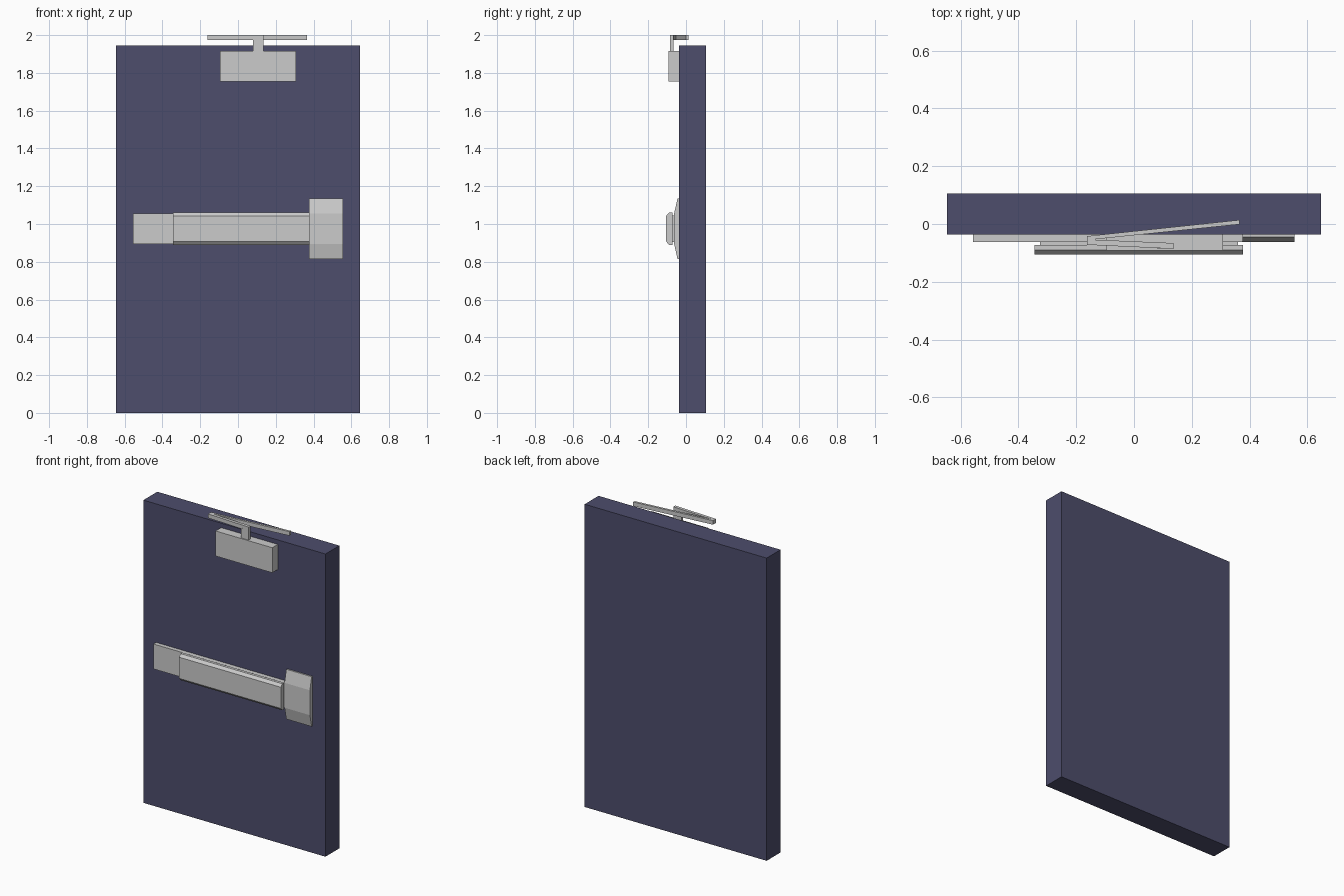
import bpy, bmesh
from mathutils import Vector

if "Cube" in bpy.data.objects:
    bpy.data.objects.remove(bpy.data.objects["Cube"])


def prism(name, points, place, a, b):
    """Extrude a closed 2D profile from a to b; place maps (u, v, depth) to xyz."""
    bm = bmesh.new()
    face = bm.faces.new([bm.verts.new(place(u, v, a)) for u, v in points])
    ext = bmesh.ops.extrude_face_region(bm, geom=[face])
    verts = [g for g in ext["geom"] if isinstance(g, bmesh.types.BMVert)]
    shift = Vector(place(0, 0, b)) - Vector(place(0, 0, a))
    bmesh.ops.translate(bm, verts=verts, vec=shift)
    bmesh.ops.recalc_face_normals(bm, faces=bm.faces)
    mesh = bpy.data.meshes.new(name)
    bm.to_mesh(mesh)
    bm.free()
    obj = bpy.data.objects.new(name, mesh)
    bpy.context.collection.objects.link(obj)
    return obj


def along_x(y, z, x):
    return (x, y, z)


def along_z(x, y, z):
    return (x, y, z)


def box(name, x, y, z):
    pts = [(x[0], y[0]), (x[1], y[0]), (x[1], y[1]), (x[0], y[1])]
    return prism(name, pts, along_z, z[0], z[1])


def symmetric(half, mid):
    """Mirror (y, half height) points about the height mid."""
    return [(y, mid + h) for y, h in half] + [(y, mid - h) for y, h in reversed(half)]


FRONT = -0.036
MID = 0.975

# Door slab
slab = box("door_slab", (-0.647, 0.647), (FRONT, 0.105), (0, 1.945))
paint = bpy.data.materials.new("door_paint")
paint.diffuse_color = (0.075, 0.075, 0.15, 1)
paint.use_nodes = True
paint.node_tree.nodes["Principled BSDF"].inputs["Base Color"].default_value = paint.diffuse_color
slab.data.materials.append(paint)

# Push bar: mounting rail, recessed core and bevelled bar
box("push_bar_rail", (-0.557, 0.376), (-0.063, FRONT), (0.895, 1.055))
box("push_bar_core", (-0.325, 0.36), (-0.073, -0.062), (0.905, 1.045))
prism("push_bar", symmetric([(-0.072, 0.085), (-0.09, 0.085), (-0.105, 0.068)], MID),
      along_x, -0.345, 0.378)

# Latch housing with sloped top and bottom
prism("latch_housing", symmetric([(FRONT, 0.16), (-0.045, 0.16), (-0.063, 0.08)], MID),
      along_x, 0.375, 0.555)

# Door closer: body, spindle and folded arm
box("closer_body", (-0.095, 0.308), (-0.092, FRONT), (1.755, 1.916))
box("closer_spindle", (0.08, 0.135), (-0.085, -0.067), (1.915, 1.98))
arm = [(-0.162, -0.042), (0.366, 0.014), (0.366, -0.001), (-0.145, -0.054),
       (0.136, -0.066), (0.136, -0.086), (-0.162, -0.072)]
prism("closer_arm", arm, along_z, 1.974, 2.0)
